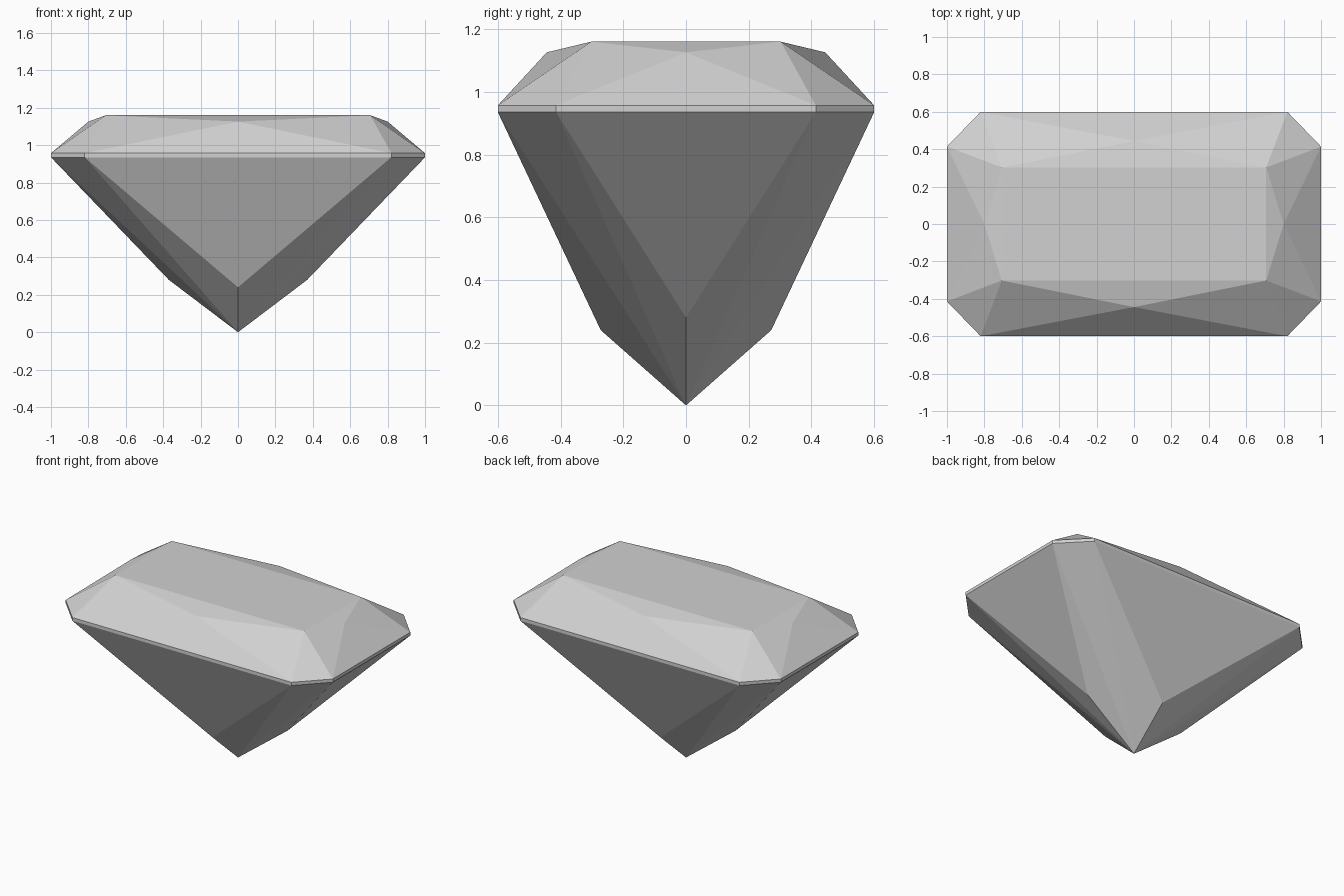
import bpy
import bmesh
from mathutils import Vector

cube = bpy.data.objects.get("Cube")
if cube:
    bpy.data.objects.remove(cube, do_unlink=True)

grey = bpy.data.materials.new("pale grey stone")
grey.use_nodes = True
colour = (0.64, 0.64, 0.64, 1)
grey.diffuse_color = colour
grey.node_tree.nodes["Principled BSDF"].inputs["Base Color"].default_value = colour

# Key points of one quarter of the cut stone
GIRDLE_LOW, GIRDLE_HIGH = 0.935, 0.957
LONG_END = (0.82, 0.6)     # end of the long girdle edge
SHORT_END = (1.0, 0.414)   # end of the short girdle edge
TABLE = (0.707, 0.302, 1.16)
CROWN_LONG, CROWN_SHORT = (0, 0.444, 1.126), (0.80, 0, 1.126)
PAVILION_LONG, PAVILION_SHORT = (0, 0.272, 0.24), (0.37, 0, 0.28)
TIP = (0, 0, 0)

bm = bmesh.new()
QUADRANTS = [(1, 1), (-1, 1), (-1, -1), (1, -1)]


def flip(p, sx, sy):
    return (p[0] * sx, p[1] * sy, p[2])


def facet(*points):
    bm.faces.new([bm.verts.new(Vector(p)) for p in points])


def at(p, z):
    return (p[0], p[1], z)


a_low, b_low = at(LONG_END, GIRDLE_LOW), at(SHORT_END, GIRDLE_LOW)
a_high, b_high = at(LONG_END, GIRDLE_HIGH), at(SHORT_END, GIRDLE_HIGH)

# Corner facets, repeated in all four quadrants
corner_facets = [
    (TABLE, CROWN_LONG, a_high), (TABLE, a_high, b_high), (TABLE, b_high, CROWN_SHORT),
    (a_high, a_low, b_low, b_high),
    (TIP, PAVILION_LONG, a_low), (TIP, a_low, b_low), (TIP, b_low, PAVILION_SHORT),
]
for sx, sy in QUADRANTS:
    for points in corner_facets:
        facet(*[flip(p, sx, sy) for p in points])

# Facets spanning each long side and each short side
for s in (1, -1):
    sides = [
        ((-1, s), (1, s), a_low, a_high, CROWN_LONG, PAVILION_LONG),
        ((s, -1), (s, 1), b_low, b_high, CROWN_SHORT, PAVILION_SHORT),
    ]
    for q, r, low, high, crown, pavilion in sides:
        facet(flip(TABLE, *q), flip(TABLE, *r), flip(crown, *r))
        facet(flip(high, *q), flip(high, *r), flip(crown, *r))
        facet(flip(low, *q), flip(low, *r), flip(high, *r), flip(high, *q))
        facet(flip(low, *q), flip(low, *r), flip(pavilion, *r))

# Flat table on top
facet(*[flip(TABLE, *q) for q in QUADRANTS])

# Weld the facets into one closed stone
bmesh.ops.remove_doubles(bm, verts=bm.verts, dist=0.0005)
bmesh.ops.recalc_face_normals(bm, faces=bm.faces)
mesh = bpy.data.meshes.new("cut_gemstone")
bm.to_mesh(mesh)
bm.free()
mesh.materials.append(grey)
stone = bpy.data.objects.new("cut_gemstone", mesh)
bpy.context.collection.objects.link(stone)
